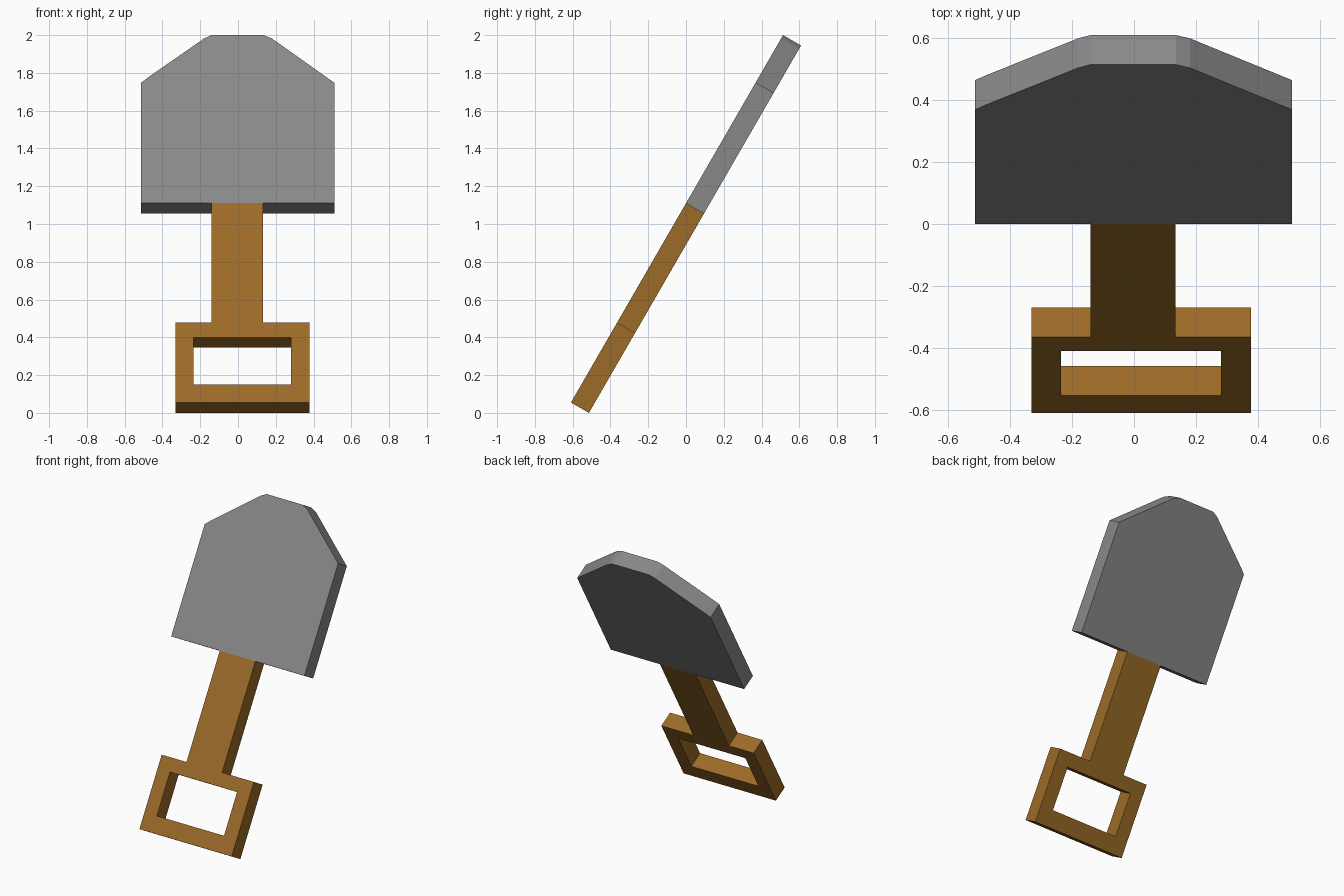
import bpy, bmesh, math
from mathutils import Vector

if "Cube" in bpy.data.objects:
    bpy.data.objects.remove(bpy.data.objects["Cube"])

TILT = math.radians(30)      # lean of the shovel towards the back
THICK = 0.11
BASE_Z = THICK * math.sin(TILT)
RISE = 2.0 - BASE_Z
BASE_Y = -(RISE * math.tan(TILT) + THICK * math.cos(TILT)) / 2
DEPTH = Vector((0, THICK * math.cos(TILT), -THICK * math.sin(TILT)))


def material(name, rgb):
    m = bpy.data.materials.new(name)
    m.diffuse_color = (*rgb, 1)
    m.use_nodes = True
    m.node_tree.nodes["Principled BSDF"].inputs["Base Color"].default_value = m.diffuse_color
    return m


def slab(name, points, faces, mat):
    """Thick leaning plate from front-face (x, z) points."""
    bm = bmesh.new()
    verts = [bm.verts.new((x, BASE_Y + (z - BASE_Z) * math.tan(TILT), z))
             for x, z in points]
    front = [bm.faces.new([verts[i] for i in f]) for f in faces]
    ext = bmesh.ops.extrude_face_region(bm, geom=front, use_keep_orig=True)
    moved = [g for g in ext["geom"] if isinstance(g, bmesh.types.BMVert)]
    bmesh.ops.translate(bm, vec=DEPTH, verts=moved)
    bmesh.ops.recalc_face_normals(bm, faces=bm.faces[:])
    mesh = bpy.data.meshes.new(name)
    bm.to_mesh(mesh)
    bm.free()
    mesh.materials.append(mat)
    obj = bpy.data.objects.new(name, mesh)
    bpy.context.collection.objects.link(obj)
    return obj


metal = material("grey metal", (0.25, 0.25, 0.25))
wood = material("brown wood", (0.33, 0.147, 0.021))

# Blade: flat bottom, straight sides, sloped shoulders
blade = [(-0.513, 1.11), (0.51, 1.11), (0.51, 1.748), (0.18, 1.982), (0.135, 2.0),
         (-0.14, 2.0), (-0.18, 1.982), (-0.475, 1.777), (-0.513, 1.748)]
slab("blade", blade, [range(len(blade))], metal)

# Handle: rectangular grip frame with the shaft rising from its top bar
L, R, B, T = -0.33, 0.378, BASE_Z, 0.478
hl, hr, hb, ht = -0.235, 0.28, 0.151, 0.40
sl, sr = -0.14, 0.133
handle = [(L, B), (R, B), (R, T), (L, T),
          (hl, hb), (hr, hb), (hr, ht), (hl, ht),
          (sl, T), (sr, T), (sr, 1.11), (sl, 1.11)]
slab("handle", handle,
     [(0, 1, 5, 4), (1, 2, 6, 5), (2, 9, 8, 3, 7, 6), (3, 0, 4, 7), (8, 9, 10, 11)],
     wood)
